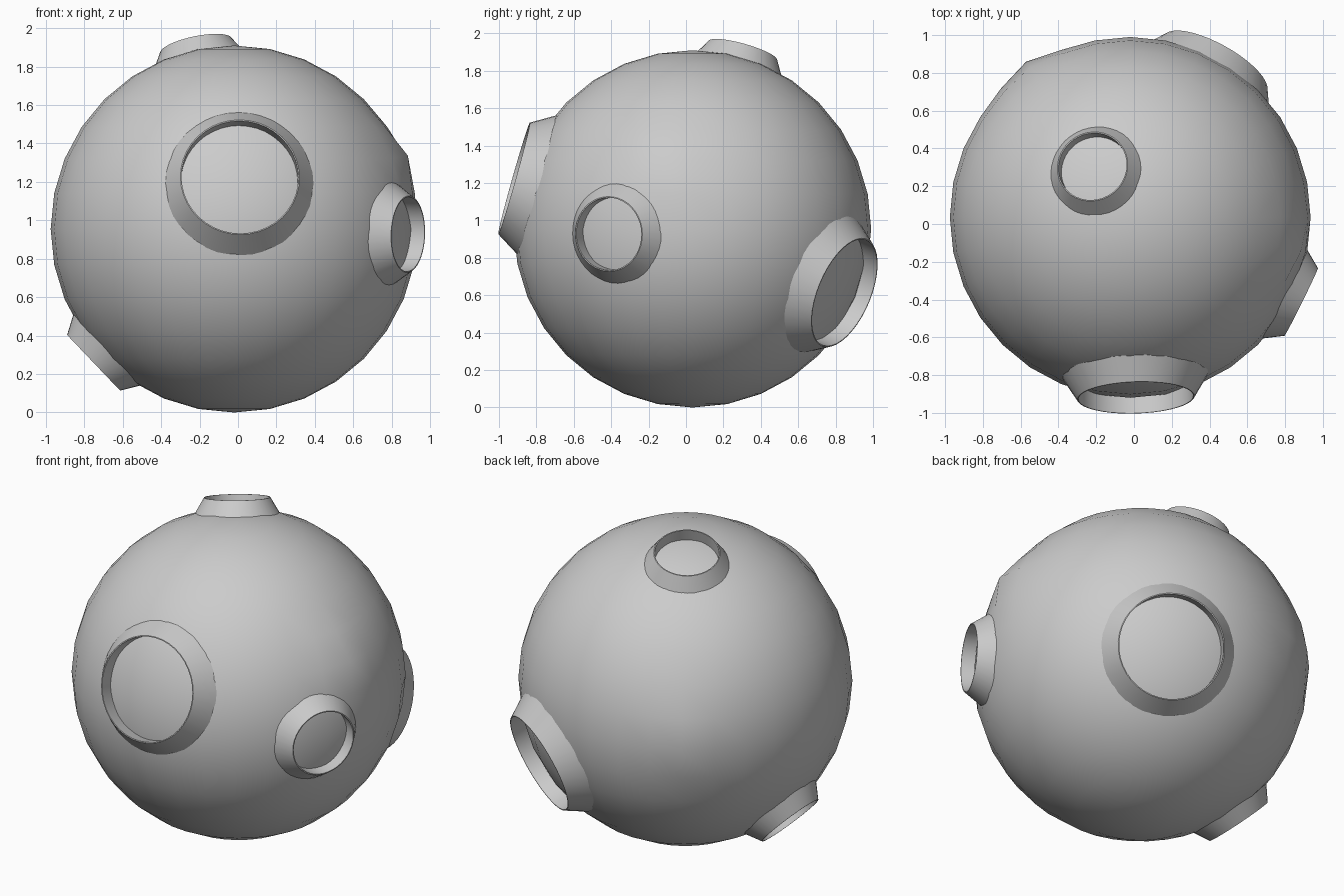
import bpy, bmesh, math
from mathutils import Vector

if "Cube" in bpy.data.objects:
    bpy.data.objects.remove(bpy.data.objects["Cube"])

R = 0.955
CENTRE = Vector((-0.02, 0.035, 0.955))


def finish(bm, name):
    mesh = bpy.data.meshes.new(name)
    bmesh.ops.recalc_face_normals(bm, faces=bm.faces)
    bm.to_mesh(mesh)
    bm.free()
    ob = bpy.data.objects.new(name, mesh)
    bpy.context.collection.objects.link(ob)
    bpy.ops.object.select_all(action='DESELECT')
    ob.select_set(True)
    bpy.context.view_layer.objects.active = ob
    bpy.ops.object.shade_smooth_by_angle(angle=math.radians(35))
    return ob


# Round body with two slight bumps
bm = bmesh.new()
bmesh.ops.create_uvsphere(bm, u_segments=32, v_segments=16, radius=R)
bumps = [Vector((-0.58, 0.81, 0.06)).normalized(),
         Vector((0.92, -0.15, 0.37)).normalized()]
for v in bm.verts:
    n = v.co.normalized()
    h = sum(0.045 * math.exp(-(n.angle(b) / 0.15) ** 2) for b in bumps)
    v.co = n * (R + h)
finish(bm, "moon_body").location = CENTRE


# Crater rim: sloped outer wall, straight inner wall, sharp lip
def crater_rim(name, direction, r_in, r_out, top, segs=40):
    z_out = math.sqrt(R * R - r_out * r_out)
    slope = (r_out - r_in) / (top - z_out)
    low = z_out - 0.03
    profile = [(r_out + slope * 0.03, low), (r_in, top), (r_in - 0.006, top), (r_in - 0.006, low)]
    bm = bmesh.new()
    rings = []
    for r, z in profile:
        rings.append([bm.verts.new((r * math.cos(2 * math.pi * i / segs),
                                    r * math.sin(2 * math.pi * i / segs), z))
                      for i in range(segs)])
    for a, b in zip(rings, rings[1:]):
        for i in range(segs):
            j = (i + 1) % segs
            bm.faces.new((a[i], a[j], b[j], b[i]))
    ob = finish(bm, name)
    ob.rotation_euler = Vector(direction).to_track_quat('Z', 'Y').to_euler()
    ob.location = CENTRE


crater_rim("front_crater_rim", (0.03, -0.955, 0.27), 0.31, 0.38, 0.992)
crater_rim("back_crater_rim", (0.45, 0.81, -0.34), 0.31, 0.38, 0.99)
crater_rim("right_crater_rim", (0.90, -0.445, -0.027), 0.20, 0.26, 1.01)
crater_rim("top_crater_rim", (-0.20, 0.27, 0.955), 0.19, 0.24, 1.01)
crater_rim("lower_left_crater_rim", (-0.73, 0.0, -0.695), 0.20, 0.25, 1.01)
